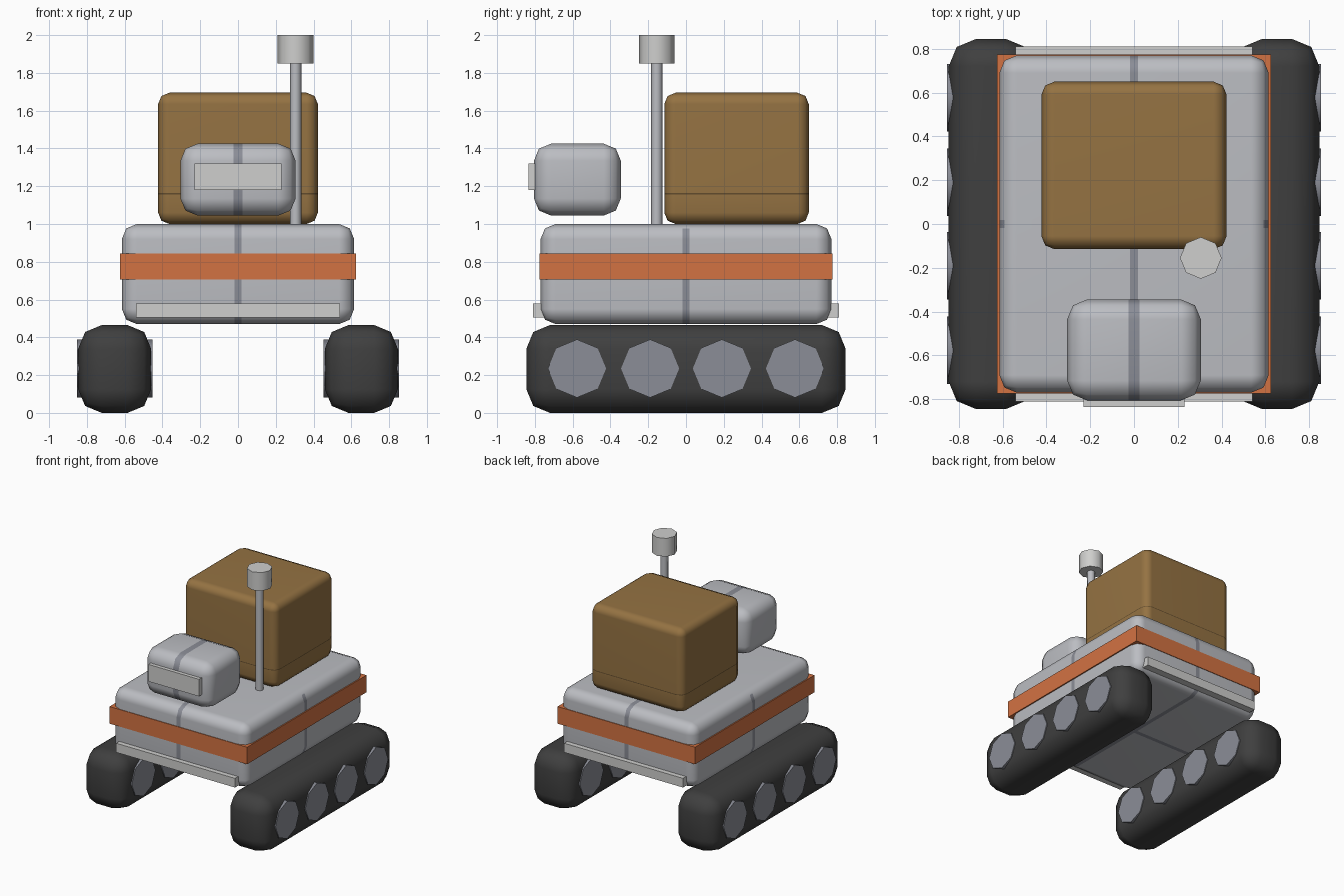
import bpy, bmesh
from math import radians
from mathutils import Vector

cube = bpy.data.objects.get("Cube")
if cube:
    bpy.data.objects.remove(cube, do_unlink=True)


def material(name, r, g, b):
    m = bpy.data.materials.new(name)
    m.use_nodes = True
    m.diffuse_color = (r, g, b, 1)
    m.node_tree.nodes["Principled BSDF"].inputs["Base Color"].default_value = (r, g, b, 1)
    return m


SHELL = material("shell grey", 0.50, 0.51, 0.54)
SEAM = material("seam and wheel grey", 0.26, 0.27, 0.31)
LIGHT = material("light grey", 0.62, 0.62, 0.61)
ORANGE = material("orange", 0.65, 0.17, 0.055)
BROWN = material("cargo brown", 0.30, 0.17, 0.055)
DARK_BROWN = material("cargo seam brown", 0.12, 0.07, 0.025)
RUBBER = material("rubber black", 0.05, 0.05, 0.05)


def finish(bm, name, mats):
    mesh = bpy.data.meshes.new(name)
    bm.to_mesh(mesh)
    bm.free()
    for m in mats:
        mesh.materials.append(m)
    ob = bpy.data.objects.new(name, mesh)
    bpy.context.collection.objects.link(ob)
    return ob


def box(name, lo, hi, mats, bevel=0, seams=()):
    """Box between two corners; seams are (axis, centre, half width, show on top)."""
    lo, hi = Vector(lo), Vector(hi)
    bm = bmesh.new()
    bmesh.ops.create_cube(bm, size=1)
    for v in bm.verts:
        v.co = (lo + hi) / 2 + v.co * (hi - lo)
    if bevel:
        bmesh.ops.bevel(bm, geom=bm.edges[:], offset=bevel, segments=2,
                        profile=0.5, affect='EDGES')
    # cut each seam strip out of the shell and colour it
    for axis, centre, half, _ in seams:
        normal = Vector((0, 0, 0))
        normal[axis] = 1
        for side in (-half, half):
            bmesh.ops.bisect_plane(bm, geom=bm.verts[:] + bm.edges[:] + bm.faces[:],
                                   plane_co=normal * (centre + side), plane_no=normal)
    bm.normal_update()
    for f in bm.faces:
        c = f.calc_center_median()
        for axis, centre, half, on_top in seams:
            if abs(c[axis] - centre) < half and (on_top or f.normal.z < 0.9):
                f.material_index = 1
    ob = finish(bm, name, mats)
    if bevel:
        smooth(ob, 50)
        ob.modifiers.new("flat panels", 'WEIGHTED_NORMAL').keep_sharp = True
    return ob


def smooth(ob, angle):
    bpy.ops.object.select_all(action='DESELECT')
    ob.select_set(True)
    bpy.context.view_layer.objects.active = ob
    bpy.ops.object.shade_smooth_by_angle(angle=radians(angle))


def cylinder(name, centre, radius, depth, mat, along_x=False):
    bm = bmesh.new()
    bmesh.ops.create_cone(bm, cap_ends=True, segments=8, radius1=radius,
                          radius2=radius, depth=depth)
    ob = finish(bm, name, [mat])
    ob.location = centre
    if along_x:
        ob.rotation_euler.y = radians(90)
    smooth(ob, 50)
    return ob


# Hull with its band and bumpers
box("hull", (-0.615, -0.77, 0.47), (0.615, 0.77, 1.0), [SHELL, SEAM], 0.08,
    [(0, 0, 0.018, True), (1, 0, 0.018, False)])
box("hull_band", (-0.625, -0.775, 0.705), (0.625, 0.775, 0.845), [ORANGE])
box("front_bumper", (-0.54, -0.81, 0.505), (0.54, -0.75, 0.58), [LIGHT])
box("back_bumper", (-0.54, 0.75, 0.505), (0.54, 0.81, 0.58), [LIGHT])

# Tracks and road wheels
for side, s in (("left", 1), ("right", -1)):
    x = 0.653 * s
    box(side + "_track", (x - 0.193, -0.845, 0), (x + 0.193, 0.845, 0.465),
        [RUBBER], 0.125)
    for i, y in enumerate((-0.577, -0.19, 0.19, 0.577)):
        cylinder(f"{side}_wheel_{i + 1}", (x, y, 0.235), 0.154, 0.40, SEAM, True)

# Sensor head and visor
box("head", (-0.305, -0.805, 1.045), (0.305, -0.345, 1.425), [SHELL, SEAM], 0.09,
    [(0, 0, 0.025, True)])
box("visor", (-0.23, -0.835, 1.18), (0.23, -0.78, 1.32), [LIGHT])

# Cargo crate with hairline seams
box("cargo_crate", (-0.423, -0.115, 1.0), (0.423, 0.65, 1.695),
    [BROWN, DARK_BROWN], 0.06, [(2, 1.16, 0.003, True)])

# Mast and beacon
cylinder("mast", (0.305, -0.155, 1.425), 0.03, 0.87, SHELL)
cylinder("beacon", (0.305, -0.155, 1.925), 0.095, 0.15, LIGHT)
